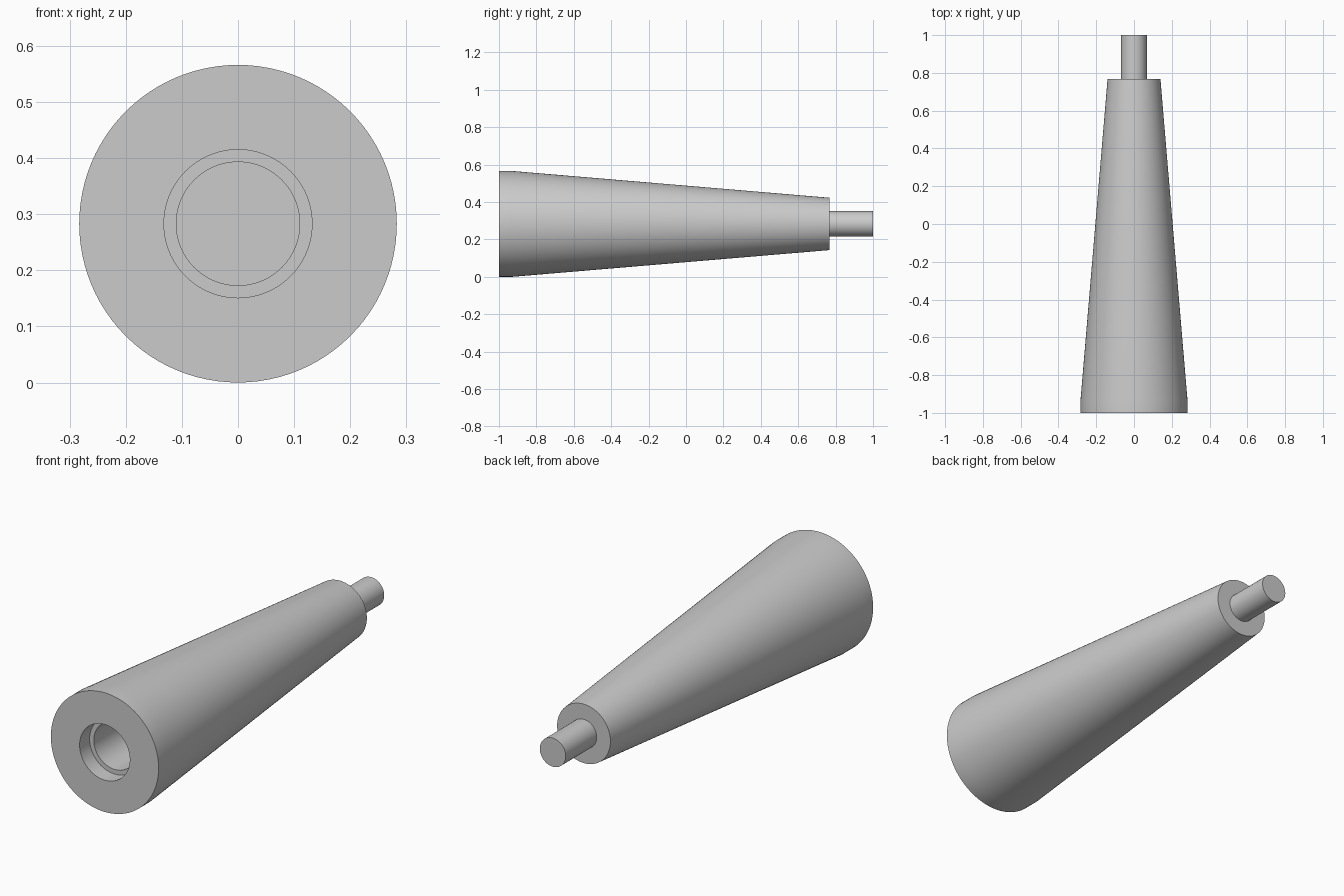
import bpy, bmesh, math
from mathutils import Matrix, Vector

cube = bpy.data.objects.get("Cube")
if cube:
    bpy.data.objects.remove(cube, do_unlink=True)

RADIUS = 0.283
SEGMENTS = 96

grey = bpy.data.materials.new("light_grey")
grey.use_nodes = True
colour = (0.6, 0.6, 0.6, 1)
grey.diffuse_color = colour
grey.node_tree.nodes["Principled BSDF"].inputs["Base Color"].default_value = colour


def lathe(name, profile):
    """Turn a (radius, y) profile around the long axis."""
    bm = bmesh.new()
    verts = [bm.verts.new((r, y, 0)) for r, y in profile]
    edges = [bm.edges.new(pair) for pair in zip(verts, verts[1:])]
    bmesh.ops.spin(bm, geom=verts + edges, cent=(0, 0, 0), axis=(0, 1, 0),
                   angle=math.tau, steps=SEGMENTS, use_duplicate=False)
    bmesh.ops.remove_doubles(bm, verts=bm.verts, dist=0.0001)
    bmesh.ops.recalc_face_normals(bm, faces=bm.faces)
    bmesh.ops.translate(bm, verts=bm.verts, vec=(0, 0, RADIUS))
    mesh = bpy.data.meshes.new(name)
    bm.to_mesh(mesh)
    bm.free()
    mesh.materials.append(grey)
    obj = bpy.data.objects.new(name, mesh)
    bpy.context.collection.objects.link(obj)
    bpy.ops.object.select_all(action="DESELECT")
    obj.select_set(True)
    bpy.context.view_layer.objects.active = obj
    bpy.ops.object.shade_smooth_by_angle(angle=math.radians(30))
    return obj


# Tapered sleeve with a stepped blind bore in the wide end, and a pin at the narrow end
lathe("tapered_handle", [
    (0, 0.6), (0.11, 0.6), (0.11, -0.925), (0.132, -0.925), (0.132, -1),
    (RADIUS, -1), (RADIUS, -0.93), (0.14, 0.767),
    (0.068, 0.767), (0.068, 1), (0, 1),
])
